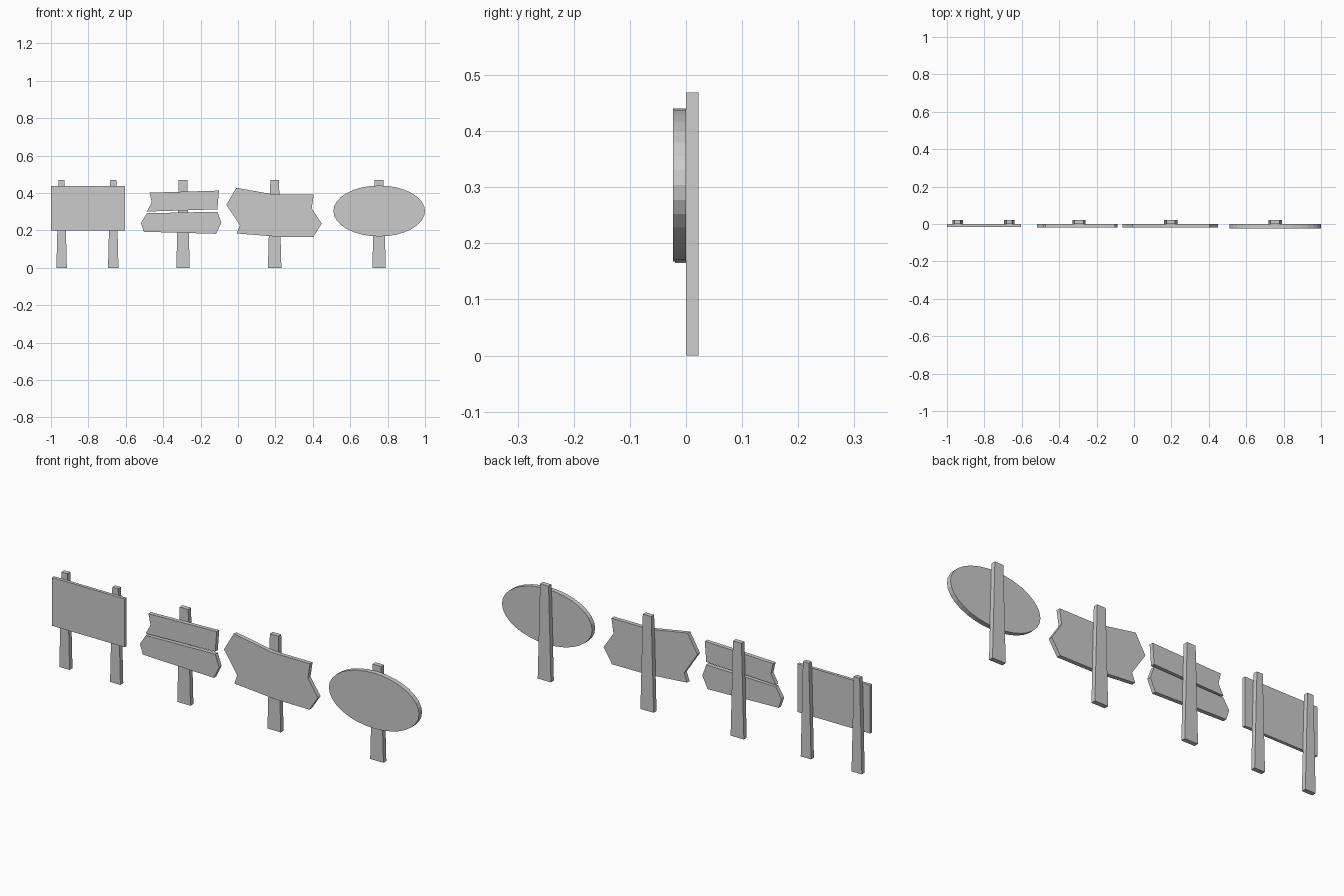
import bpy, bmesh, math

if "Cube" in bpy.data.objects:
    bpy.data.objects.remove(bpy.data.objects["Cube"])

POST_DEPTH = 0.0225
POST_TOP = 0.469


def slab(name, outline, y0, y1):
    """Extrude an x-z outline from y0 to y1."""
    bm = bmesh.new()
    face = bm.faces.new([bm.verts.new((x, y0, z)) for x, z in outline])
    ext = bmesh.ops.extrude_face_region(bm, geom=[face])
    for v in ext["geom"]:
        if isinstance(v, bmesh.types.BMVert):
            v.co.y = y1
    bmesh.ops.recalc_face_normals(bm, faces=bm.faces)
    mesh = bpy.data.meshes.new(name)
    bm.to_mesh(mesh)
    bm.free()
    obj = bpy.data.objects.new(name, mesh)
    bpy.context.collection.objects.link(obj)
    return obj


def post(name, x, bottom, top):
    """Tapered post standing behind a board."""
    slab(name, [(x - bottom, 0), (x + bottom, 0), (x + top, POST_TOP), (x - top, POST_TOP)],
         0, POST_DEPTH)


# Posts
post("billboard_post_left", -0.943, 0.028, 0.016)
post("billboard_post_right", -0.667, 0.028, 0.016)
post("plank_sign_post", -0.294, 0.036, 0.023)
post("arrow_sign_post", 0.196, 0.036, 0.023)
post("oval_sign_post", 0.754, 0.036, 0.023)

# Rectangular billboard
slab("billboard_panel", [(-1, 0.2), (-0.605, 0.2), (-0.605, 0.437), (-1, 0.437)], -0.015, 0)

# Two crooked planks
slab("upper_plank", [(-0.473, 0.402), (-0.102, 0.413), (-0.11, 0.313),
                     (-0.487, 0.301), (-0.461, 0.350)], -0.02, 0)
slab("lower_plank", [(-0.487, 0.292), (-0.11, 0.300), (-0.089, 0.241),
                     (-0.117, 0.182), (-0.503, 0.193), (-0.519, 0.241)], -0.02, 0)

# Bent arrow board
slab("arrow_board", [(-0.009, 0.428), (0.2, 0.391), (0.405, 0.391), (0.394, 0.318),
                     (0.448, 0.236), (0.402, 0.165), (0.219, 0.166), (-0.006, 0.184),
                     (0.010, 0.228), (-0.062, 0.337)], -0.02, 0)

# Oval board
N = 32
oval = [(0.755 + 0.245 * math.cos(2 * math.pi * i / N),
         0.304 + 0.136 * math.sin(2 * math.pi * i / N)) for i in range(N)]
slab("oval_board", oval, -0.0235, 0)
